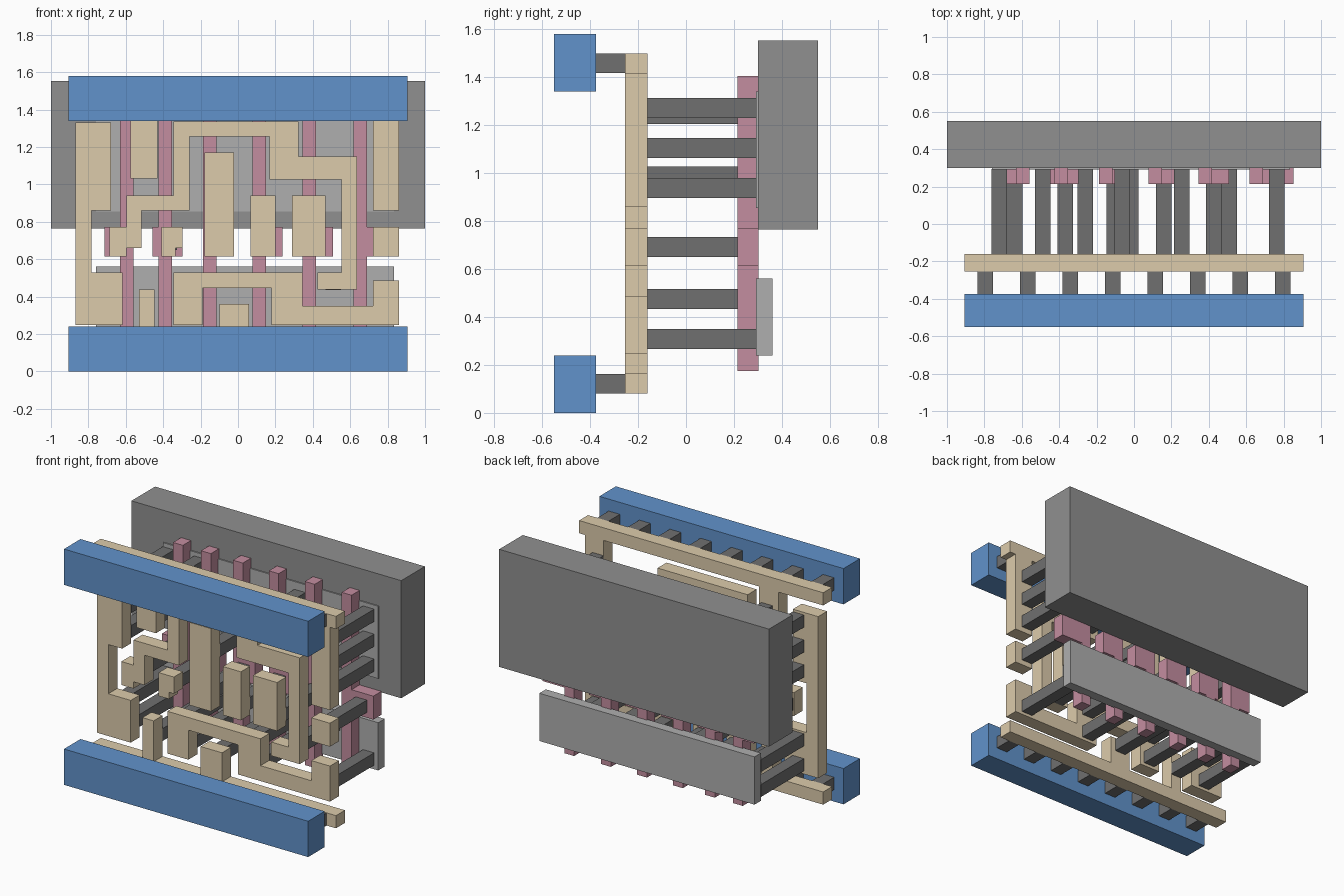
import bpy, bmesh

if "Cube" in bpy.data.objects:
    bpy.data.objects.remove(bpy.data.objects["Cube"])


def material(name, rgb):
    m = bpy.data.materials.new(name)
    m.diffuse_color = (*rgb, 1)
    m.use_nodes = True
    m.node_tree.nodes["Principled BSDF"].inputs["Base Color"].default_value = m.diffuse_color
    return m


BLUE = material("blue", (0.12, 0.29, 0.60))
TAN = material("tan", (0.72, 0.60, 0.41))
PINK = material("pink", (0.55, 0.27, 0.35))
DARK = material("dark_grey", (0.16, 0.16, 0.16))
MID = material("mid_grey", (0.28, 0.28, 0.28))
LIGHT = material("light_grey", (0.43, 0.43, 0.43))

# Layer depths (front to back), shared heights, post size
BAR, VIA, WIRE = (-0.55, -0.375), (-0.375, -0.255), (-0.255, -0.16)
GATE, PLATE, WELL = (0.215, 0.302), (0.292, 0.36), (0.30, 0.55)
BASE, PAD0, PAD1, S = 0.247, 0.615, 0.772, 0.083


def slab(name, layer, mat, *turns):
    """Right-angled outline: start x, z, then alternately the next x and z."""
    pts = []
    for i in range(len(turns)):
        a, b = turns[i], turns[i - 1]
        p = (b, a) if i % 2 else (a, b)
        if p not in pts[-1:]:
            pts.append(p)
    bm = bmesh.new()
    face = bm.faces.new([bm.verts.new((x, layer[0], z)) for x, z in pts])
    ext = bmesh.ops.extrude_face_region(bm, geom=[face])
    verts = [g for g in ext["geom"] if isinstance(g, bmesh.types.BMVert)]
    bmesh.ops.translate(bm, verts=verts, vec=(0, layer[1] - layer[0], 0))
    bmesh.ops.recalc_face_normals(bm, faces=bm.faces[:])
    me = bpy.data.meshes.new(name)
    bm.to_mesh(me)
    bm.free()
    me.materials.append(mat)
    bpy.context.collection.objects.link(bpy.data.objects.new(name, me))


def post(name, layer, x, z):
    slab(name, layer, DARK, x, z, x + S, z + S)


# Back well block and the two plates
slab("well_block", WELL, MID, -1, 0.765, 1, 1.553)
for name, z0, z1 in (("lower_plate", 0.24, 0.56), ("upper_plate", 0.855, 1.34)):
    slab(name, PLATE, LIGHT, -0.76, z0, 0.835, z1)

# Vertical gate strips: left edge, pad overhang left and right, post position
for x, l, r, px in ((-0.632, 0.083, 0, -0.68), (-0.425, 0.032, 0.056, -0.41),
                    (-0.188, 0, 0.09, -0.147), (0.078, 0, 0.088, 0.117),
                    (0.345, 0, 0.09, 0.385), (0.618, 0, 0.162, 0.722)):
    e = x + 0.073
    slab("gate_strip", GATE, PINK, x, 0.175, e, PAD0, e + r, PAD1, e, 1.405,
         x, PAD1, x - l, PAD0)
    post("gate_post", (WIRE[1], 0.218), px, 0.65)

# Rail wires with their branches
slab("upper_rail_wire", WIRE, TAN, -0.905, 1.415, -0.575, 1.03, -0.43, 1.415,
     0.722, 0.86, 0.86, 1.415, 0.905, 1.5)
slab("lower_rail_wire", WIRE, TAN, -0.905, 0.08, 0.905, 0.165, 0.06, 0.36,
     -0.098, 0.165, -0.447, 0.438, -0.53, 0.165)

# Bent signal wires
slab("left_wire", WIRE, TAN, -0.868, BASE, -0.617, 0.53, -0.783, 0.86, -0.68, 1.33)
slab("winding_wire", WIRE, TAN, -0.687, PAD0, -0.596, 0.66, -0.516, 0.86,
     -0.26, 1.257, 0.168, 1.027, 0.553, 0.53, 0.425, 0.438, 0.636, 1.15,
     0.323, 1.337, -0.345, 0.94, -0.596, PAD1)
slab("lower_winding_wire", WIRE, TAN, -0.345, BASE, -0.19, 0.445, 0.18, BASE,
     0.86, 0.485, 0.722, 0.35, 0.345, 0.53)

# Wire pads in front of the gate pads
slab("notched_pad", WIRE, TAN, -0.41, PAD0, -0.334, 0.66, -0.297, PAD1)
for name, x0, x1, top in (("tall_pad", -0.18, -0.022, 1.17), ("middle_pad", 0.067, 0.2, 0.94),
                          ("wide_pad", 0.29, 0.468, 0.94), ("right_pad", 0.722, 0.86, PAD1)):
    slab(name, WIRE, TAN, x0, PAD0, x1, top)

# Square posts from wires to plates: x, post heights counted in even rows
DEEP = (WIRE[1], 0.295)
for x, upper, lower in ((-0.762, (0, 1, 2), (0, 1)), (-0.53, (0, 1), (0,)),
                        (-0.303, (), (0, 1)), (-0.06, (), (0,)), (0.213, (1,), (0, 1)),
                        (0.468, (), (1,)), (0.722, (0, 1, 2), (0,))):
    for z in [1.23 - 0.167 * k for k in upper] + [0.267 + 0.167 * k for k in lower]:
        post("plate_post", DEEP, x, z)
post("plate_post", DEEP, -0.105, 0.945)
post("plate_post", DEEP, 0.213, 1.205)

# Front power bars and the row of short posts behind each
for side, z, pz in (("lower", 0, 0.08), ("upper", 1.34, 1.417)):
    slab(f"{side}_power_bar", BAR, BLUE, -0.905, z, 0.905, z + 0.24)
    for i in range(8):
        post(f"{side}_bar_post", VIA, (i - 3.5) * 0.227 - S / 2, pz)
